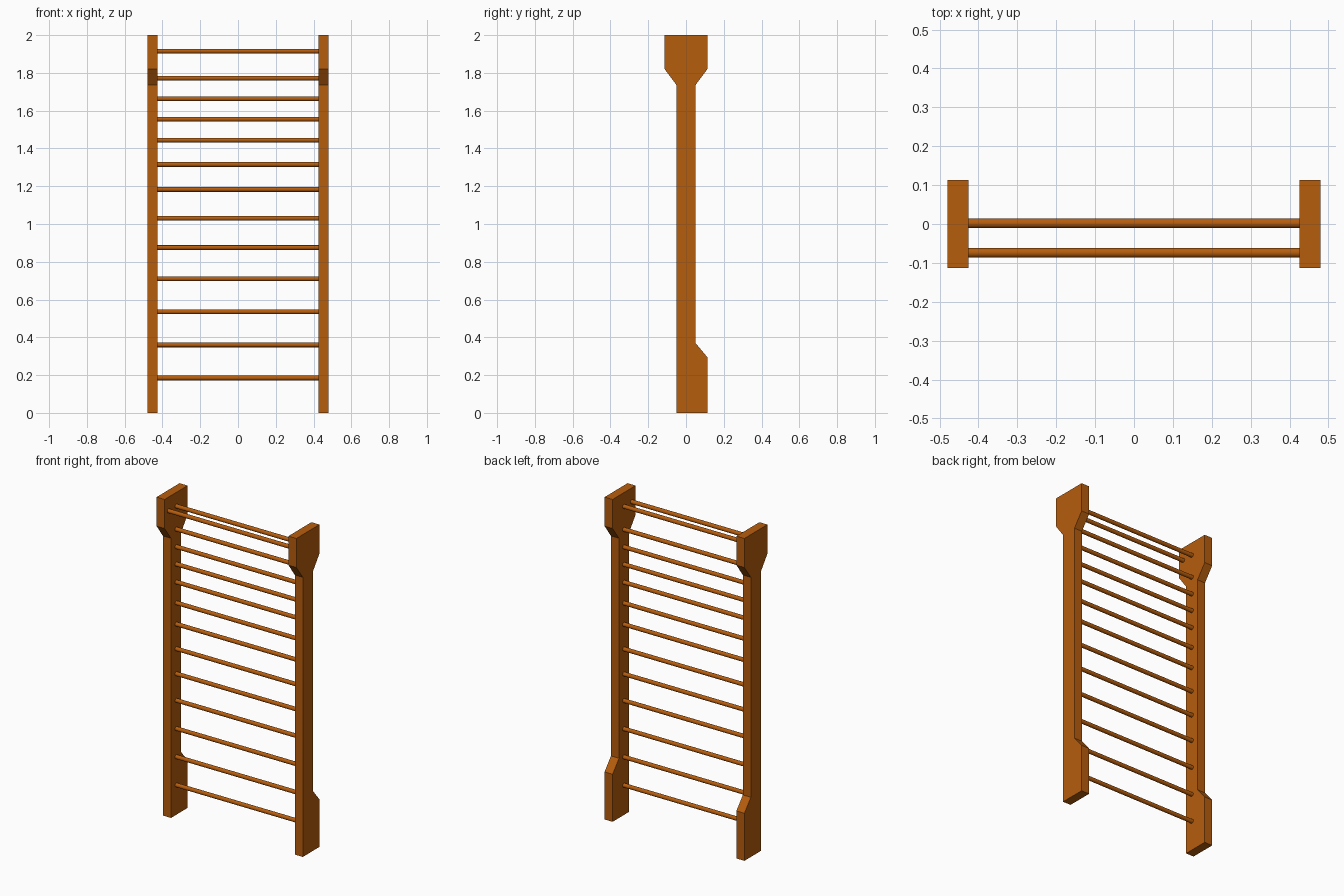
import bpy, bmesh, math
from mathutils import Matrix

cube = bpy.data.objects.get("Cube")
if cube:
    bpy.data.objects.remove(cube, do_unlink=True)

INNER, OUTER = 0.425, 0.48
RUNG_RADIUS = 0.0125

wood = bpy.data.materials.new("warm brown wood")
wood.use_nodes = True
COLOUR = (0.47, 0.11, 0.004, 1)
wood.diffuse_color = COLOUR
wood.node_tree.nodes["Principled BSDF"].inputs["Base Color"].default_value = COLOUR


def add_object(name, bm):
    bmesh.ops.recalc_face_normals(bm, faces=bm.faces)
    mesh = bpy.data.meshes.new(name)
    bm.to_mesh(mesh)
    bm.free()
    mesh.materials.append(wood)
    obj = bpy.data.objects.new(name, mesh)
    bpy.context.collection.objects.link(obj)
    return obj


# Side post: (y, z) profile with a wide head and a foot at the back
PROFILE = [(-0.05, 0), (0.113, 0), (0.113, 0.295), (0.05, 0.37),
           (0.05, 1.735), (0.113, 1.82), (0.113, 2), (-0.113, 2),
           (-0.113, 1.82), (-0.05, 1.735)]


def add_post(name, side):
    bm = bmesh.new()
    face = bm.faces.new([bm.verts.new((side * INNER, y, z)) for y, z in PROFILE])
    grown = bmesh.ops.extrude_face_region(bm, geom=[face])["geom"]
    verts = [v for v in grown if isinstance(v, bmesh.types.BMVert)]
    bmesh.ops.translate(bm, verts=verts, vec=(side * (OUTER - INNER), 0, 0))
    return add_object(name, bm)


# Round bar spanning the gap between the posts
def add_rung(name, y, z):
    bm = bmesh.new()
    bmesh.ops.create_cone(bm, cap_ends=True, segments=24, radius1=RUNG_RADIUS,
                          radius2=RUNG_RADIUS, depth=2 * INNER,
                          matrix=Matrix.Translation((0, y, z))
                          @ Matrix.Rotation(math.pi / 2, 4, 'Y'))
    for face in bm.faces:
        face.smooth = len(face.verts) == 4
    return add_object(name, bm)


add_post("left_post", 1)
add_post("right_post", -1)

# Rungs get closer together towards the top
HEIGHTS = [0.185, 0.36, 0.535, 0.71, 0.875, 1.03, 1.183, 1.315, 1.444,
           1.555, 1.663, 1.772, 1.915]
for i, z in enumerate(HEIGHTS, 1):
    add_rung(f"rung_{i}", 0.002, z)

# Extra pull-up bar in front of the top rung
add_rung("front_top_bar", -0.074, HEIGHTS[-1])
